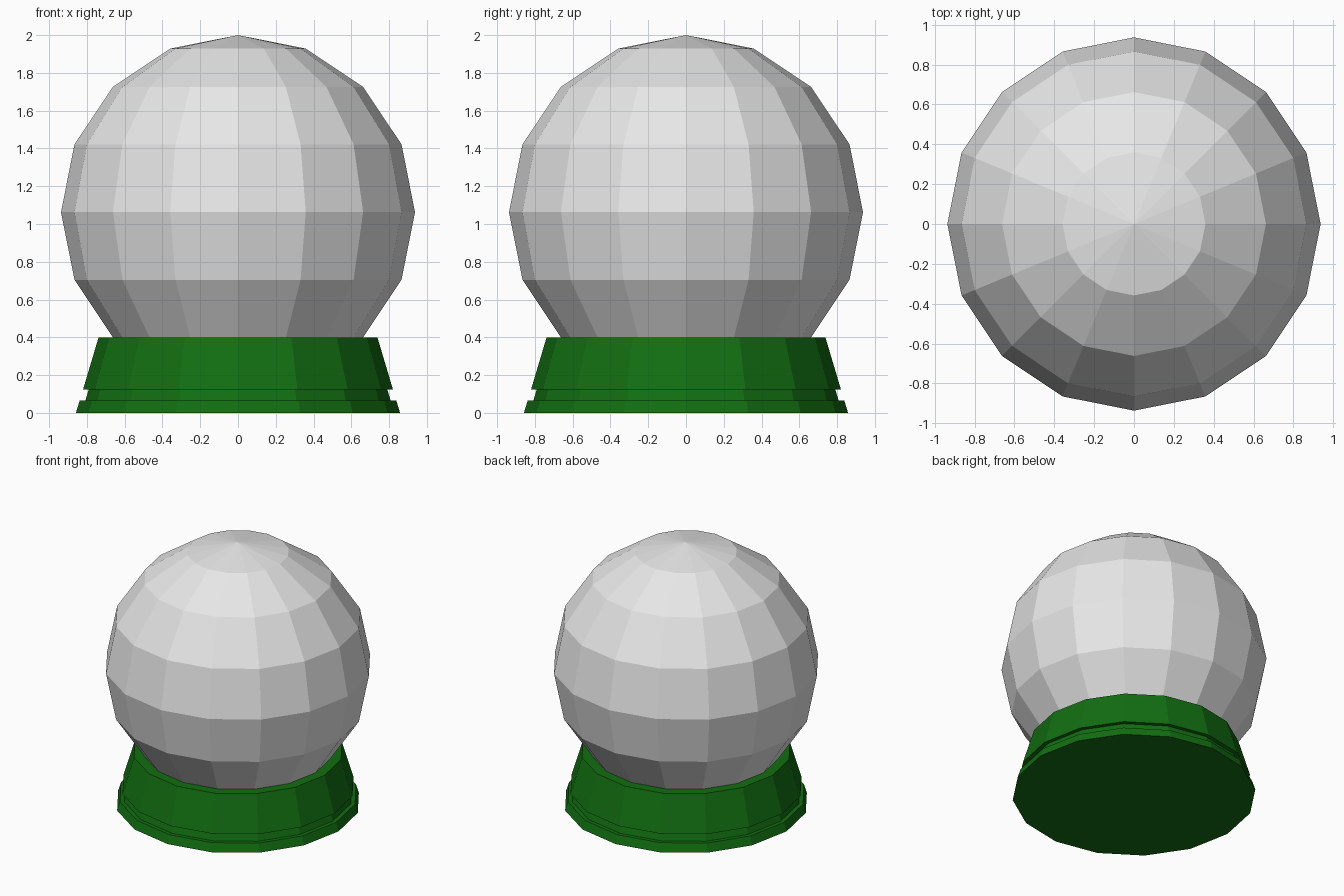
import bpy
import bmesh
import math

SIDES = 16

cube = bpy.data.objects.get("Cube")
if cube:
    bpy.data.objects.remove(cube, do_unlink=True)


def make_material(name, color):
    mat = bpy.data.materials.new(name)
    mat.use_nodes = True
    mat.diffuse_color = color
    mat.node_tree.nodes["Principled BSDF"].inputs["Base Color"].default_value = color
    return mat


def add_object(name, bm, mat):
    bmesh.ops.recalc_face_normals(bm, faces=bm.faces)
    mesh = bpy.data.meshes.new(name)
    bm.to_mesh(mesh)
    bm.free()
    mesh.materials.append(mat)
    obj = bpy.data.objects.new(name, mesh)
    bpy.context.collection.objects.link(obj)
    return obj


def lathe(name, profile, mat):
    """Faceted turned solid from (radius, height) points, capped at both ends."""
    bm = bmesh.new()
    rings = []
    for r, z in profile:
        angles = [math.tau * i / SIDES for i in range(SIDES)]
        rings.append([bm.verts.new((r * math.cos(a), r * math.sin(a), z)) for a in angles])
    for low, high in zip(rings, rings[1:]):
        for i in range(SIDES):
            j = (i + 1) % SIDES
            bm.faces.new((low[i], low[j], high[j], high[i]))
    bm.faces.new(rings[0])
    bm.faces.new(rings[-1])
    return add_object(name, bm, mat)


glass = make_material("pale grey glass", (0.8, 0.8, 0.8, 1))
green = make_material("dark green", (0.006, 0.156, 0.006, 1))

# Tapered base with a groove cut around its foot
lathe("base", [(0.858, 0), (0.838, 0.065), (0.808, 0.065),
               (0.79, 0.125), (0.82, 0.125), (0.738, 0.4)], green)

# Faceted globe sitting in the base
bm = bmesh.new()
bmesh.ops.create_uvsphere(bm, u_segments=SIDES, v_segments=8, radius=0.937)
bmesh.ops.translate(bm, verts=bm.verts, vec=(0, 0, 1.063))
add_object("globe", bm, glass)
